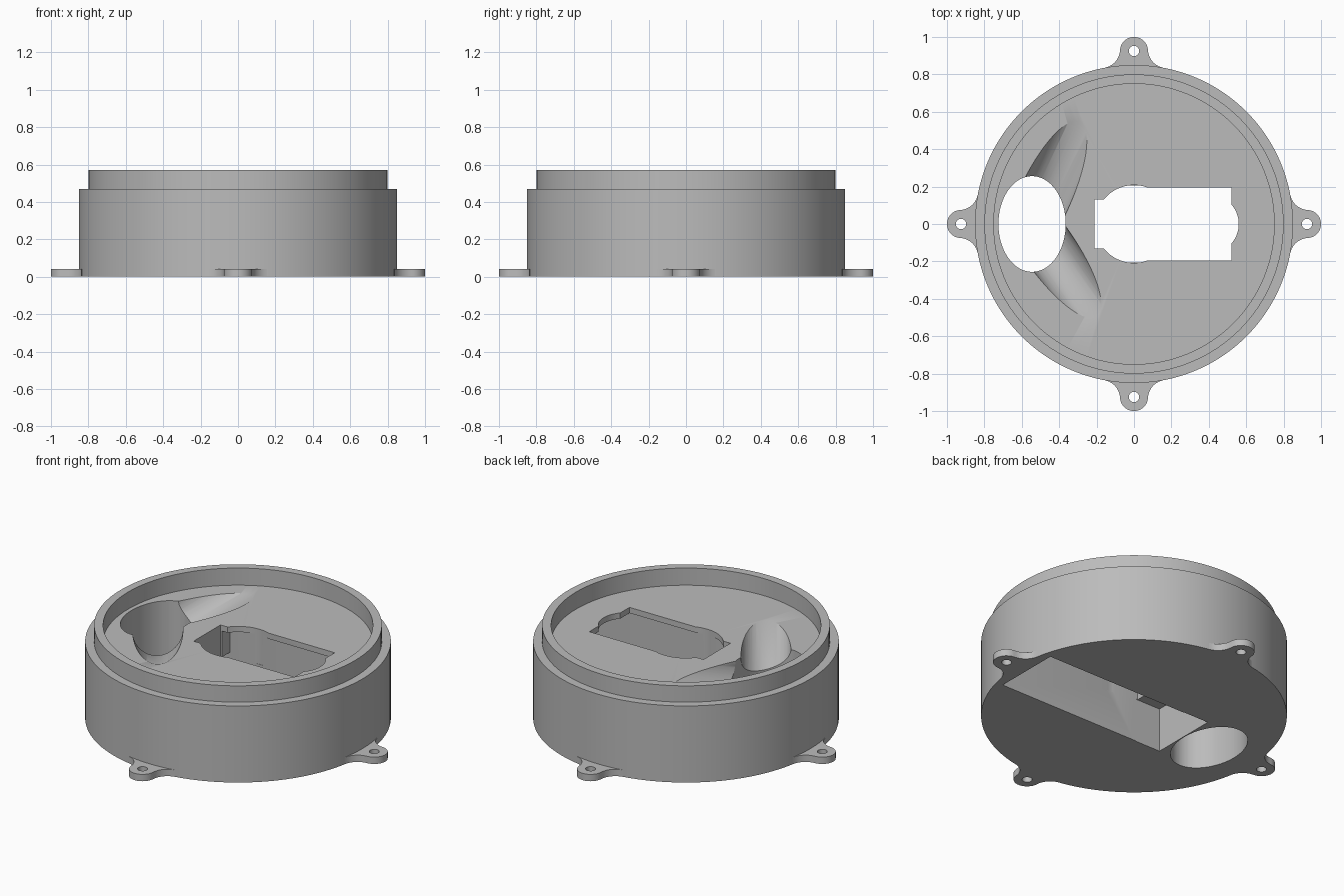
import bpy, bmesh, math
from mathutils import Matrix, Vector

cube = bpy.data.objects.get("Cube")
if cube:
    bpy.data.objects.remove(cube)

GREY = (0.5, 0.5, 0.5, 1)
mat = bpy.data.materials.new("light_grey_plastic")
mat.use_nodes = True
mat.diffuse_color = GREY
mat.node_tree.nodes["Principled BSDF"].inputs["Base Color"].default_value = GREY


def make_object(name, bm):
    bmesh.ops.recalc_face_normals(bm, faces=bm.faces)
    mesh = bpy.data.meshes.new(name)
    bm.to_mesh(mesh)
    bm.free()
    mesh.materials.append(mat)
    obj = bpy.data.objects.new(name, mesh)
    bpy.context.collection.objects.link(obj)
    return obj


def prism(name, outline, low, high):
    bm = bmesh.new()
    face = bm.faces.new([bm.verts.new((x, y, low)) for x, y in outline])
    top = bmesh.ops.extrude_face_region(bm, geom=[face])["geom"]
    bmesh.ops.translate(bm, vec=(0, 0, high - low),
                        verts=[g for g in top if isinstance(g, bmesh.types.BMVert)])
    return make_object(name, bm)


def arc(cx, cy, rx, ry, start, end, steps):
    angles = [math.radians(start + (end - start) * i / steps) for i in range(steps + 1)]
    return [(cx + rx * math.cos(a), cy + ry * math.sin(a)) for a in angles]


def oval(cx, cy, rx, ry, steps):
    return arc(cx, cy, rx, ry, 0, 360, steps)[:-1]


def box(name, x0, x1, half_y, low, high):
    return prism(name, [(x0, -half_y), (x1, -half_y), (x1, half_y), (x0, half_y)], low, high)


def activate(obj):
    bpy.ops.object.select_all(action='DESELECT')
    obj.select_set(True)
    bpy.context.view_layer.objects.active = obj


def cut(target, cutter):
    cutter.hide_render = True
    mod = target.modifiers.new("cut", 'BOOLEAN')
    mod.operation = 'DIFFERENCE'
    mod.solver = 'EXACT'
    mod.object = cutter
    activate(target)
    bpy.ops.object.modifier_apply(modifier=mod.name)
    bpy.data.objects.remove(cutter)


def smooth(obj):
    activate(obj)
    bpy.ops.object.shade_smooth_by_angle(angle=math.radians(30))


# Round housing with a stepped lip and a recessed deck
DECK = 0.465
profile = [(0, 0), (0.85, 0), (0.85, 0.47), (0.8, 0.47), (0.8, 0.57),
           (0.75, 0.57), (0.75, DECK), (0, DECK)]
bm = bmesh.new()
verts = [bm.verts.new((r, 0, z)) for r, z in profile]
edges = [bm.edges.new(pair) for pair in zip(verts, verts[1:])]
bmesh.ops.spin(bm, geom=verts + edges, cent=(0, 0, 0), axis=(0, 0, 1),
               angle=math.tau, steps=128)
bmesh.ops.remove_doubles(bm, verts=bm.verts, dist=0.0001)
housing = make_object("housing", bm)

# Pocket opened from below, with a lower ceiling at one end
cut(housing, box("pocket_cutter", -0.2, 0.78, 0.206, -0.1, 0.43))
cut(housing, box("pocket_end_cutter", -0.36, -0.19, 0.209, -0.1, 0.27))

# Shaped opening through the deck, mirrored about the x axis
half = [(-0.21, -0.13)] + arc(0, 0, 0.208, 0.208, 219, 290, 14)
half += [(0.52, -0.195), (0.52, -0.105)] + arc(0.4, 0, 0.16, 0.16, -40, -4, 6)
outline = half + [(x, -y) for x, y in reversed(half)]
cut(housing, prism("opening_cutter", outline, 0.25, 0.7))

# Oval shaft from deck to base
SHAFT_X = -0.545
cut(housing, prism("shaft_cutter", oval(SHAFT_X, 0, 0.18, 0.256, 64), -0.1, 0.7))

# Two sloping round channels leading out of the shaft
TILT = math.radians(18)
for name, heading, reach in (("back", 65, 0.6), ("front", -55, 0.57)):
    a = math.radians(heading)
    flat = Vector((math.cos(a), math.sin(a), 0))
    axis = flat * math.cos(TILT) + Vector((0, 0, math.sin(TILT)))
    start = Vector((SHAFT_X, 0, DECK - 0.15 * math.tan(TILT)))
    length = reach / math.cos(TILT)
    matrix = (Matrix.Translation(start + axis * length / 2)
              @ axis.to_track_quat('Z', 'Y').to_matrix().to_4x4())
    bm = bmesh.new()
    bmesh.ops.create_cone(bm, cap_ends=True, segments=64, radius1=0.14,
                          radius2=0.14, depth=length, matrix=matrix)
    cut(housing, make_object(name + "_channel_cutter", bm))
smooth(housing)

# Four screw tabs with filleted necks
R_BODY, R_TAB, R_FILLET, TAB_X = 0.85, 0.075, 0.1, 0.925
far, near = R_BODY + R_FILLET, R_TAB + R_FILLET
fx = (far ** 2 - near ** 2 + TAB_X ** 2) / (2 * TAB_X)
fy = math.sqrt(far ** 2 - fx ** 2)
to_body = math.degrees(math.atan2(-fy, -fx)) + 360
to_tab = math.degrees(math.atan2(-fy, TAB_X - fx)) + 360
tip = math.degrees(math.atan2(fy, fx - TAB_X))
neck = arc(fx, fy, R_FILLET, R_FILLET, to_tab, to_body, 10)
outline = arc(TAB_X, 0, R_TAB, R_TAB, -tip, tip, 24) + neck[1:]
outline += arc(0, 0, 0.845, 0.845, 10, -10, 8)
outline += [(x, -y) for x, y in reversed(neck[1:])]
tab = prism("mounting_tab", outline, 0, 0.042)
cut(tab, prism("screw_hole_cutter", oval(TAB_X, 0, 0.028, 0.028, 24), -0.1, 0.1))
smooth(tab)
for name, turn in (("back", 90), ("right", 180), ("front", 270)):
    copy = bpy.data.objects.new(name + "_mounting_tab", tab.data)
    copy.rotation_euler.z = math.radians(turn)
    bpy.context.collection.objects.link(copy)
tab.name = "left_mounting_tab"
